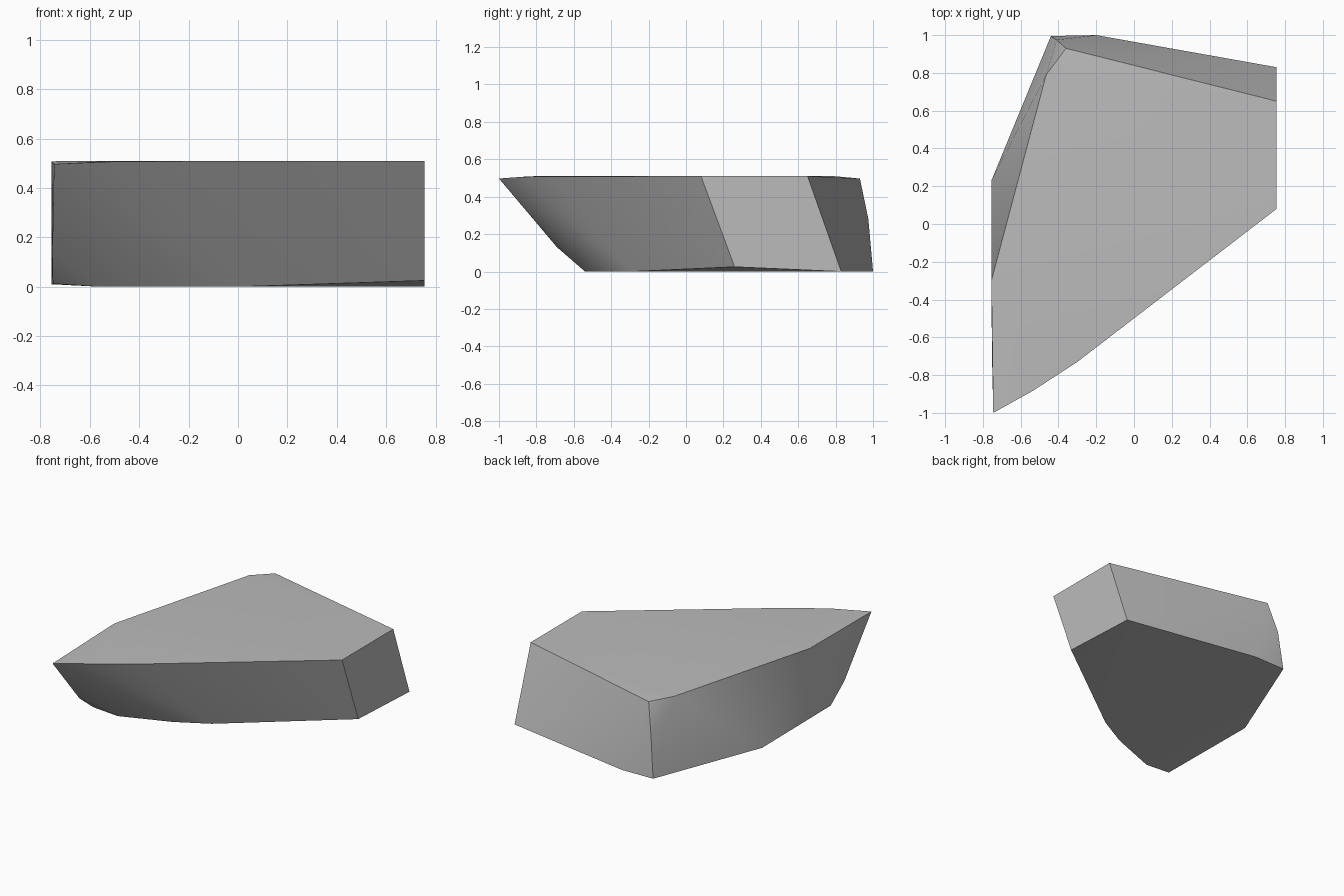
import bpy
import bmesh
import math

cube = bpy.data.objects.get("Cube")
if cube:
    bpy.data.objects.remove(cube, do_unlink=True)

# Plain stone colour
stone = bpy.data.materials.new("stone grey")
stone.use_nodes = True
GREY = (0.5, 0.5, 0.5, 1.0)
stone.diffuse_color = GREY
stone.node_tree.nodes["Principled BSDF"].inputs["Base Color"].default_value = GREY

# Upper rim, running round from the back corner
upper = [
    (-0.36, 0.93, 0.497), (0.755, 0.65, 0.51), (0.755, 0.08, 0.51),
    (-0.30, -0.73, 0.508), (-0.53, -0.88, 0.506), (-0.745, -1.0, 0.497),
    (-0.755, -0.30, 0.508), (-0.465, 0.79, 0.51), (-0.50, -0.80, 0.51),
]
# Bulging corners between the rims
middle = [(-0.41, 0.975, 0.28), (-0.752, -0.69, 0.13)]
# Lower rim
lower = [
    (0.755, 0.83, 0.0), (-0.20, 1.0, 0.0), (-0.44, 0.995, 0.0),
    (-0.755, 0.23, 0.01), (-0.75, -0.54, 0.012), (-0.56, -0.54, 0.0),
    (-0.22, -0.41, 0.0), (0.0, -0.29, 0.0), (0.755, 0.26, 0.025),
]

# Wrap the corners in a faceted stone
bm = bmesh.new()
for p in upper + middle + lower:
    bm.verts.new(p)
hull = bmesh.ops.convex_hull(bm, input=bm.verts)
loose = [v for v in bm.verts if not v.link_faces]
bmesh.ops.delete(bm, geom=loose, context='VERTS')
bmesh.ops.dissolve_limit(bm, angle_limit=math.radians(0.5),
                         verts=bm.verts, edges=bm.edges)
bmesh.ops.recalc_face_normals(bm, faces=bm.faces)

mesh = bpy.data.meshes.new("rock")
bm.to_mesh(mesh)
bm.free()
mesh.materials.append(stone)
rock = bpy.data.objects.new("rock", mesh)
bpy.context.collection.objects.link(rock)

# Soft shading across shallow facets, sharp at the rims
bpy.ops.object.select_all(action='DESELECT')
rock.select_set(True)
bpy.context.view_layer.objects.active = rock
bpy.ops.object.shade_smooth_by_angle(angle=math.radians(30))
